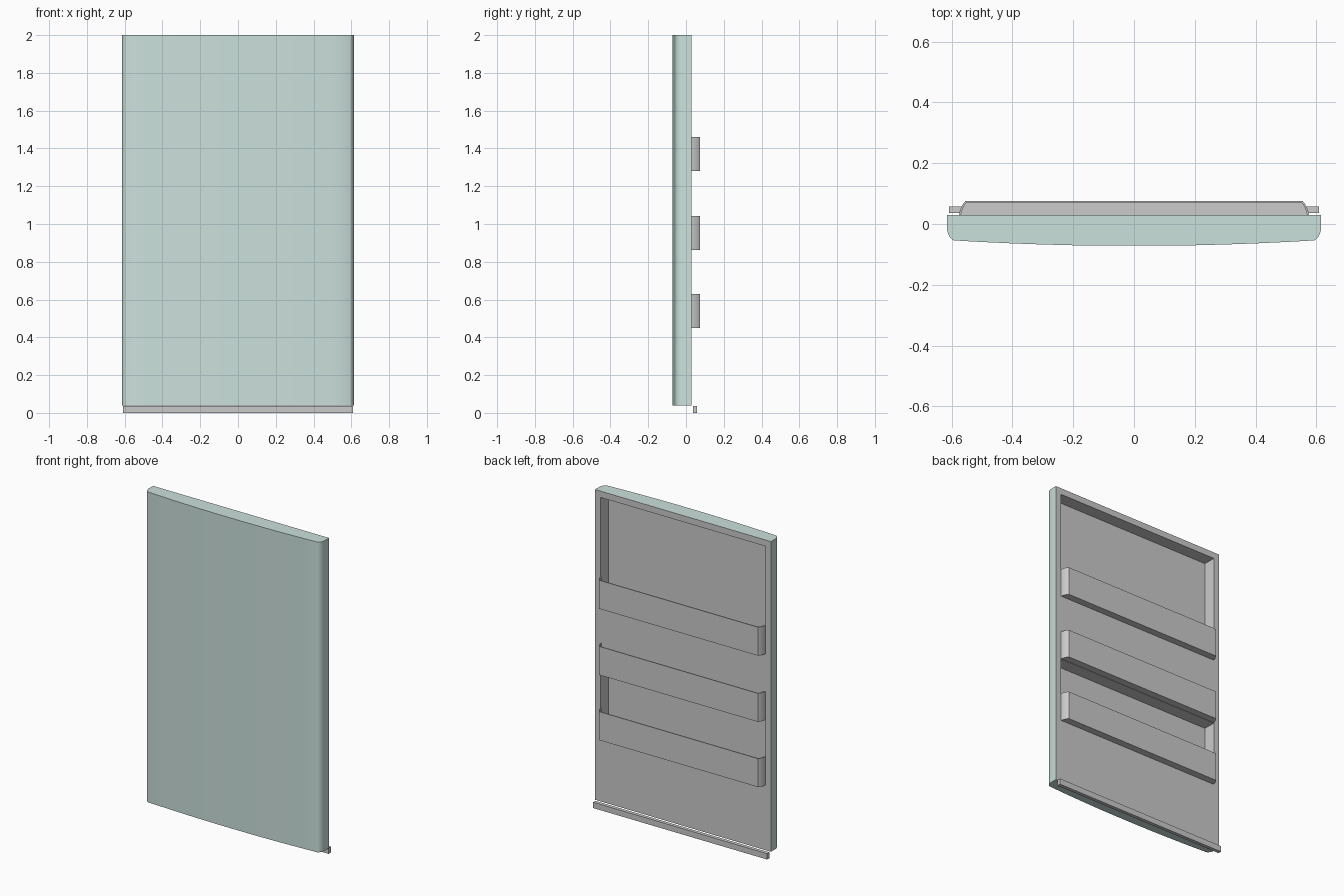
import bpy, bmesh, math

if "Cube" in bpy.data.objects:
    bpy.data.objects.remove(bpy.data.objects["Cube"])

mint = bpy.data.materials.new("mint")
mint.diffuse_color = (0.60, 0.75, 0.72, 1)
mint.use_nodes = True
mint.node_tree.nodes["Principled BSDF"].inputs["Base Color"].default_value = mint.diffuse_color


def finish(name, bm, mat=None):
    """Turn a bmesh into a named object, smooth with sharp edges kept."""
    bmesh.ops.recalc_face_normals(bm, faces=bm.faces)
    me = bpy.data.meshes.new(name)
    bm.to_mesh(me)
    bm.free()
    ob = bpy.data.objects.new(name, me)
    bpy.context.collection.objects.link(ob)
    if mat:
        me.materials.append(mat)
    bpy.ops.object.select_all(action='DESELECT')
    ob.select_set(True)
    bpy.context.view_layer.objects.active = ob
    bpy.ops.object.shade_smooth_by_angle(angle=math.radians(30))
    return ob


def prism(bm, pts, z0, z1):
    """Extrude a closed plan outline from z0 to z1; returns its new faces."""
    base = bm.faces.new([bm.verts.new((x, y, z0)) for x, y in pts])
    res = bmesh.ops.extrude_face_region(bm, geom=[base], use_keep_orig=True)
    top = [v for v in res["geom"] if isinstance(v, bmesh.types.BMVert)]
    bmesh.ops.translate(bm, verts=top, vec=(0, 0, z1 - z0))


def mirrored(half):
    """Complete a left-right symmetric outline from its right half."""
    return half + [(-x, y) for x, y in reversed(half)]


# Door panel: bowed front, rounded corners, open at the back
W, BACK, Z0, Z1 = 0.615, 0.03, 0.04, 2.0
corner = [(W, BACK), (W, -0.018), (0.612, -0.030), (0.607, -0.041), (0.600, -0.049)]
bow = [(0.592 * t, -0.072 + 0.018 * t * t) for t in (1, 0.85, 0.68, 0.51, 0.34, 0.17)]
bm = bmesh.new()
prism(bm, mirrored(corner + bow), Z0, Z1)
rear = [f for f in bm.faces if all(abs(v.co.y - BACK) < 1e-5 for v in f.verts)]
bmesh.ops.delete(bm, geom=rear, context='FACES')
finish("door_panel", bm, mint)

# Inner liner: back sheet with two deep pockets
xs = [-W, -0.578, 0.578, W]
zs = [Z0, 0.46, 0.86, 1.29, 1.96, Z1]
bm = bmesh.new()
grid = [[bm.verts.new((x, BACK, z)) for x in xs] for z in zs]
pockets = []
for r in range(len(zs) - 1):
    for c in range(len(xs) - 1):
        f = bm.faces.new((grid[r][c], grid[r + 1][c], grid[r + 1][c + 1], grid[r][c + 1]))
        if c == 1 and r in (1, 3):
            pockets.append(f)
bm.normal_update()
for f in pockets:
    new = bmesh.ops.extrude_discrete_faces(bm, faces=[f])["faces"][0]
    bmesh.ops.translate(bm, verts=new.verts, vec=(0, -0.08, 0))
liner = finish("inner_liner", bm)
if liner.data.polygons[0].normal.y < 0:
    liner.data.flip_normals()

# Door bins: thin bowed-end wall around a floor
outer = mirrored([(0.575, BACK), (0.573, 0.041), (0.569, 0.053), (0.563, 0.065), (0.555, 0.075)])
inner = mirrored([(0.569, BACK), (0.567, 0.040), (0.563, 0.051), (0.558, 0.061), (0.552, 0.069)])
for name, z in (("lower_bin", 0.45), ("middle_bin", 0.862), ("upper_bin", 1.28)):
    bm = bmesh.new()
    prism(bm, outer + inner[::-1], z, z + 0.18)
    prism(bm, inner, z, z + 0.008)
    finish(name, bm)

# Bottom rail behind the door
bm = bmesh.new()
prism(bm, mirrored([(0.608, 0.036), (0.608, 0.058)]), 0, 0.037)
finish("bottom_rail", bm)
